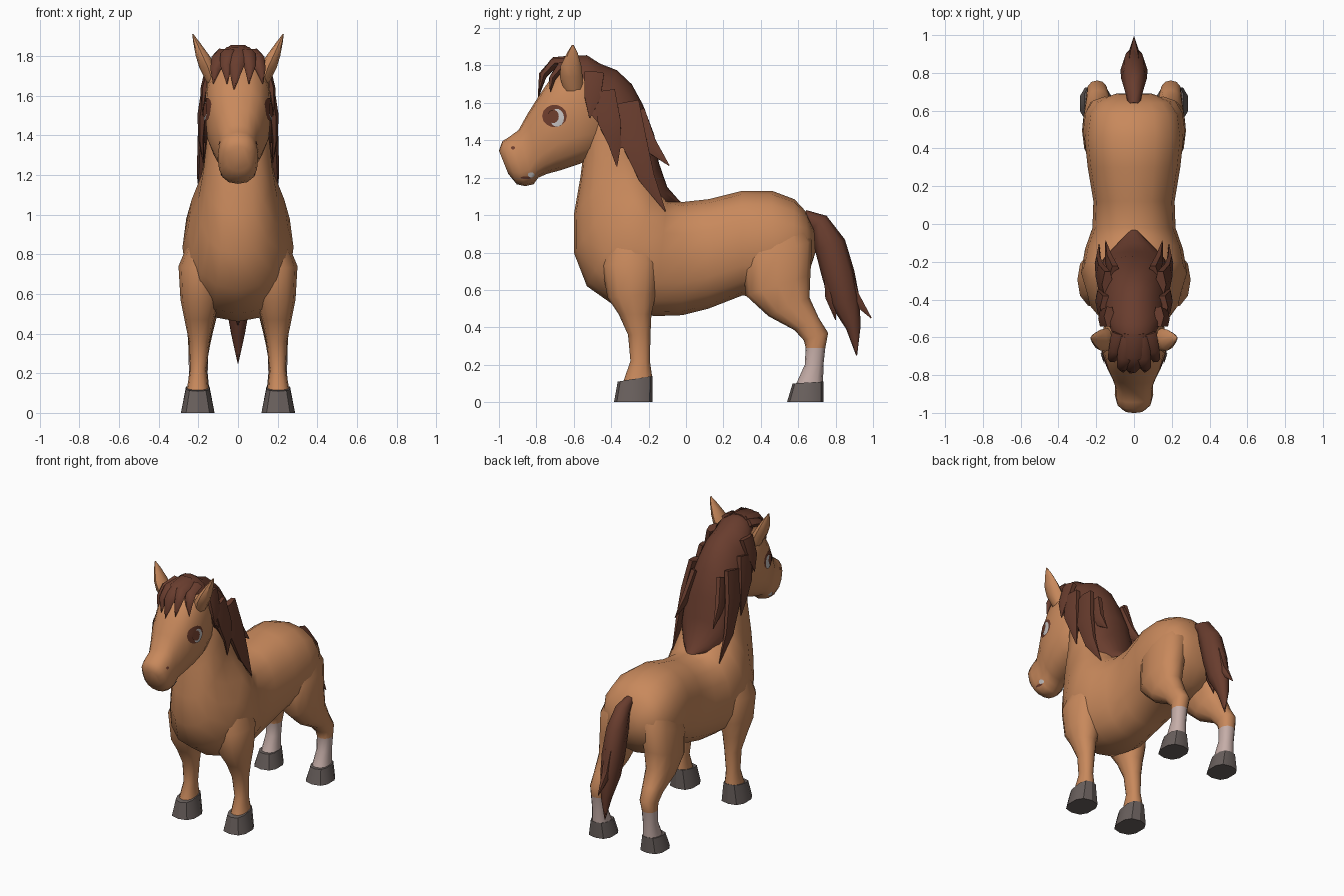
import bpy, bmesh, math
from mathutils import Vector
from mathutils.bvhtree import BVHTree


def material(name, rgb):
    m = bpy.data.materials.new(name)
    m.diffuse_color = (*rgb, 1)
    return m


COAT = material("tan coat", (0.58, 0.25, 0.107))
HAIR = material("dark brown hair", (0.14, 0.046, 0.027))
HOOF = material("grey hoof", (0.14, 0.115, 0.108))
SOCK = material("pale sock", (0.56, 0.42, 0.39))
LASH = material("eye brown", (0.15, 0.045, 0.025))
WHITE = material("eye white", (0.55, 0.53, 0.53))


def finish(name, bm, mats, angle=50):
    me = bpy.data.meshes.new(name)
    bm.to_mesh(me)
    bm.free()
    ob = bpy.data.objects.new(name, me)
    bpy.context.collection.objects.link(ob)
    for m in mats:
        me.materials.append(m)
    bpy.ops.object.select_all(action='DESELECT')
    ob.select_set(True)
    bpy.context.view_layer.objects.active = ob
    bpy.ops.object.shade_smooth_by_angle(angle=math.radians(angle))
    return ob


def loft(name, rings, mats, angle=50, rule=None):
    """Skin a list of closed point rings and cap both ends."""
    bm = bmesh.new()
    vs = [[bm.verts.new(p) for p in r] for r in rings]
    n = len(vs[0])
    for a, b in zip(vs, vs[1:]):
        for i in range(n):
            bm.faces.new((a[i], a[(i + 1) % n], b[(i + 1) % n], b[i]))
    bm.faces.new(vs[0])
    bm.faces.new(vs[-1])
    bmesh.ops.recalc_face_normals(bm, faces=bm.faces)
    if rule:
        for f in bm.faces:
            f.material_index = rule(f.calc_center_median())
    return finish(name, bm, mats, angle)


def oval(cx, y0, z0, y1, z1, w, n=14, e=0.88):
    """Ring spanning two side-profile points, with half width w."""
    pts = []
    for i in range(n):
        a = 2 * math.pi * i / n
        s, c = math.sin(a), math.cos(a)
        s = math.copysign(abs(s) ** e, s)
        c = math.copysign(abs(c) ** e, c)
        pts.append(Vector((cx + w * s, (y0 + y1) / 2 + (y1 - y0) / 2 * c,
                           (z0 + z1) / 2 + (z1 - z0) / 2 * c)))
    return pts


def lock(name, path, n=6):
    """Tapered hair lock: path rows are x, y, z, half thickness in x, half width."""
    rings = []
    for i, (x, y, z, ru, rv) in enumerate(path):
        p, q = path[max(i - 1, 0)], path[min(i + 1, len(path) - 1)]
        t = (Vector(q[:3]) - Vector(p[:3])).normalized()
        u = (Vector((1, 0, 0)) - t * t.x).normalized()
        v = t.cross(u)
        rings.append([Vector((x, y, z)) + u * ru * math.cos(k * math.tau / n)
                      + v * rv * math.sin(k * math.tau / n) for k in range(n)])
    return loft(name, rings, [HAIR], 60)


# torso and neck in one skin, rump to poll
torso = [(.692, .80, .685, .92, .10), (.66, .70, .64, 1.02, .20), (.57, .60, .58, 1.085, .245),
         (.45, .56, .46, 1.13, .262), (.3, .57, .3, 1.13, .245), (.12, .5, .12, 1.085, .215),
         (-.02, .465, -.02, 1.07, .22), (-.17, .46, -.10, 1.085, .26), (-.36, .50, -.16, 1.17, .28),
         (-.53, .62, -.19, 1.26, .25), (-.6, .8, -.21, 1.35, .20), (-.6, 1.0, -.24, 1.43, .175),
         (-.565, 1.2, -.28, 1.56, .157), (-.55, 1.32, -.33, 1.66, .145), (-.55, 1.4, -.4, 1.74, .11)]
loft("body_and_neck", [oval(0, *r, n=16) for r in torso], [COAT])

# head, skull to muzzle
skull = [(-.42, 1.38, -.38, 1.74, .09), (-.5, 1.3, -.46, 1.80, .145), (-.58, 1.27, -.58, 1.82, .168),
         (-.67, 1.24, -.7, 1.765, .165), (-.745, 1.22, -.785, 1.64, .142), (-.79, 1.20, -.845, 1.545, .115),
         (-.815, 1.165, -.895, 1.455, .10), (-.86, 1.155, -.945, 1.418, .102),
         (-.905, 1.165, -.982, 1.395, .092), (-.95, 1.22, -1.0, 1.345, .06)]
head = loft("head", [oval(0, *r, n=16, e=.82) for r in skull], [COAT])
tree = BVHTree.FromPolygons([v.co.copy() for v in head.data.vertices],
                            [list(p.vertices) for p in head.data.polygons])


def decal(name, side, y, z, ry, rz, mat, off):
    """Thin oval patch laid on the side of the head."""
    bm = bmesh.new()

    def point(a, k):
        py, pz = y + ry * k * math.cos(a), z + rz * k * math.sin(a)
        hit = tree.ray_cast(Vector((side, py, pz)), Vector((-side, 0, 0)))[0]
        return bm.verts.new(((hit.x if hit else side * .04) + side * off, py, pz))

    n = 14
    mid = point(0, 0)
    r1, r2 = ([point(math.tau * i / n, k) for i in range(n)] for k in (.55, 1))
    for i in range(n):
        j = (i + 1) % n
        for f in ((mid, r1[i], r1[j]), (r1[i], r2[i], r2[j], r1[j])):
            bm.faces.new(f if side > 0 else f[::-1])
    finish(name, bm, [mat])


front = [(.14, -.42, .9, -.16, .92, .09), (.178, -.45, .73, -.14, .75, .122),
         (.19, -.42, .56, -.16, .58, .10), (.195, -.36, .47, -.185, .47, .075),
         (.195, -.31, .36, -.19, .36, .052), (.2, -.297, .22, -.193, .22, .042),
         (.203, -.335, .11, -.18, .13, .055)]
hind = [(.13, .38, .98, .6, 1.0, .08), (.155, .3, .75, .675, .86, .115),
        (.175, .32, .57, .665, .68, .10), (.185, .44, .46, .66, .56, .085),
        (.19, .58, .385, .71, .45, .066), (.195, .63, .33, .76, .37, .056),
        (.2, .64, .29, .745, .29, .05), (.2, .635, .2, .735, .2, .047),
        (.2, .59, .10, .733, .11, .056)]
front_hoof = [(.203, -.385, 0, -.18, 0, .088), (.203, -.365, .11, -.178, .14, .062)]
hind_hoof = [(.203, .54, 0, .735, 0, .086), (.203, .57, .10, .735, .11, .062)]

for side, tag in ((-1, "right"), (1, "left")):
    def flip(rows, **kw):
        return [oval(side * r[0], *r[1:], **kw) for r in rows]

    def strand(name, rows):
        lock(f"{name}_{tag}", [(side * r[0], *r[1:]) for r in rows])

    # legs and hooves
    loft(f"front_leg_{tag}", flip(front, n=12), [COAT])
    loft(f"hind_leg_{tag}", flip(hind, n=12), [COAT, SOCK], rule=lambda c: int(c.z < .285))
    loft(f"front_hoof_{tag}", flip(front_hoof, n=10, e=.75), [HOOF], 30)
    loft(f"hind_hoof_{tag}", flip(hind_hoof, n=10, e=.75), [HOOF], 30)

    # ears
    ear = [(.125, -.65, 1.66, -.55, 1.66, .03), (.15, -.675, 1.74, -.553, 1.74, .045),
           (.178, -.67, 1.80, -.56, 1.80, .035), (.21, -.635, 1.87, -.58, 1.87, .016),
           (.228, -.61, 1.91, -.60, 1.91, .003)]
    loft(f"ear_{tag}", flip(ear, n=8), [COAT])

    # eye, nostril and mouth patches
    decal(f"eye_rim_{tag}", side, -.703, 1.53, .066, .06, LASH, .004)
    decal(f"eye_white_{tag}", side, -.69, 1.52, .038, .048, WHITE, .008)
    decal(f"eye_pupil_{tag}", side, -.71, 1.528, .030, .036, LASH, .012)
    decal(f"nostril_{tag}", side, -.925, 1.36, .011, .009, LASH, .004)
    decal(f"mouth_{tag}", side, -.855, 1.20, .03, .007, LASH, .004)
    decal(f"tooth_{tag}", side, -.828, 1.215, .018, .014, WHITE, .006)

    # loose mane locks down the neck
    strand("mane_lock_a", [(.15, -.44, 1.66, .03, .07), (.18, -.41, 1.5, .025, .07),
                           (.185, -.38, 1.38, .015, .04), (.175, -.37, 1.26, .002, .003)])
    strand("mane_lock_b", [(.14, -.32, 1.6, .03, .08), (.175, -.28, 1.4, .028, .08),
                           (.19, -.21, 1.2, .018, .05), (.185, -.11, 1.02, .002, .003)])
    strand("mane_lock_c", [(.1, -.27, 1.55, .03, .06), (.13, -.2, 1.38, .025, .05),
                           (.15, -.09, 1.265, .002, .003)])
    strand("mane_lock_d", [(.13, -.49, 1.76, .03, .06), (.17, -.5, 1.63, .02, .05),
                           (.18, -.515, 1.52, .002, .003)])

    # forelock sides
    strand("forelock_inner", [(.03, -.6, 1.82, .05, .03), (.045, -.71, 1.81, .045, .03),
                              (.06, -.76, 1.75, .03, .022), (.055, -.785, 1.66, .002, .003)])
    strand("forelock_outer", [(.07, -.58, 1.81, .05, .03), (.09, -.67, 1.79, .045, .03),
                              (.115, -.715, 1.73, .025, .02), (.125, -.725, 1.66, .002, .003)])

# forelock centre
lock("forelock_centre", [(0, -.58, 1.83, .07, .03), (0, -.7, 1.82, .06, .03),
                         (-.01, -.765, 1.75, .04, .025), (-.02, -.79, 1.63, .002, .003)])

# mane cap: arches from crest to lower edge (crest y z, edge y z, half width)
crest = [(-.69, 1.815, -.63, 1.76, .085), (-.62, 1.85, -.58, 1.73, .115), (-.53, 1.855, -.52, 1.68, .145),
         (-.46, 1.81, -.51, 1.54, .175), (-.37, 1.775, -.45, 1.47, .185), (-.29, 1.70, -.38, 1.36, .188),
         (-.23, 1.59, -.30, 1.36, .18), (-.17, 1.43, -.25, 1.25, .18), (-.145, 1.28, -.19, 1.15, .165),
         (-.10, 1.15, -.13, 1.08, .11), (-.025, 1.065, -.04, 1.055, .02)]
arches = []
for cy, cz, ey, ez, w in crest:
    angles = [math.pi * (i / 10 - .5) for i in range(11)]
    arches.append([Vector((w * math.sin(a), ey + (cy - ey) * math.cos(a),
                           ez + (cz - ez) * math.cos(a))) for a in angles])
loft("mane", arches, [HAIR], 60)

# tail: main brush and two stray tips
lock("tail", [(0, .63, 1.0, .03, .03), (0, .71, .96, .05, .055), (0, .77, .84, .068, .085),
              (0, .815, .68, .072, .088), (0, .85, .54, .06, .08), (0, .895, .40, .035, .04),
              (0, .912, .25, .002, .003)], 8)
lock("tail_tip_back", [(0, .84, .72, .05, .05), (0, .89, .57, .035, .04), (0, .99, .45, .002, .003)])
lock("tail_tip_front", [(0, .78, .7, .05, .05), (0, .775, .56, .035, .035), (0, .80, .44, .002, .003)])
